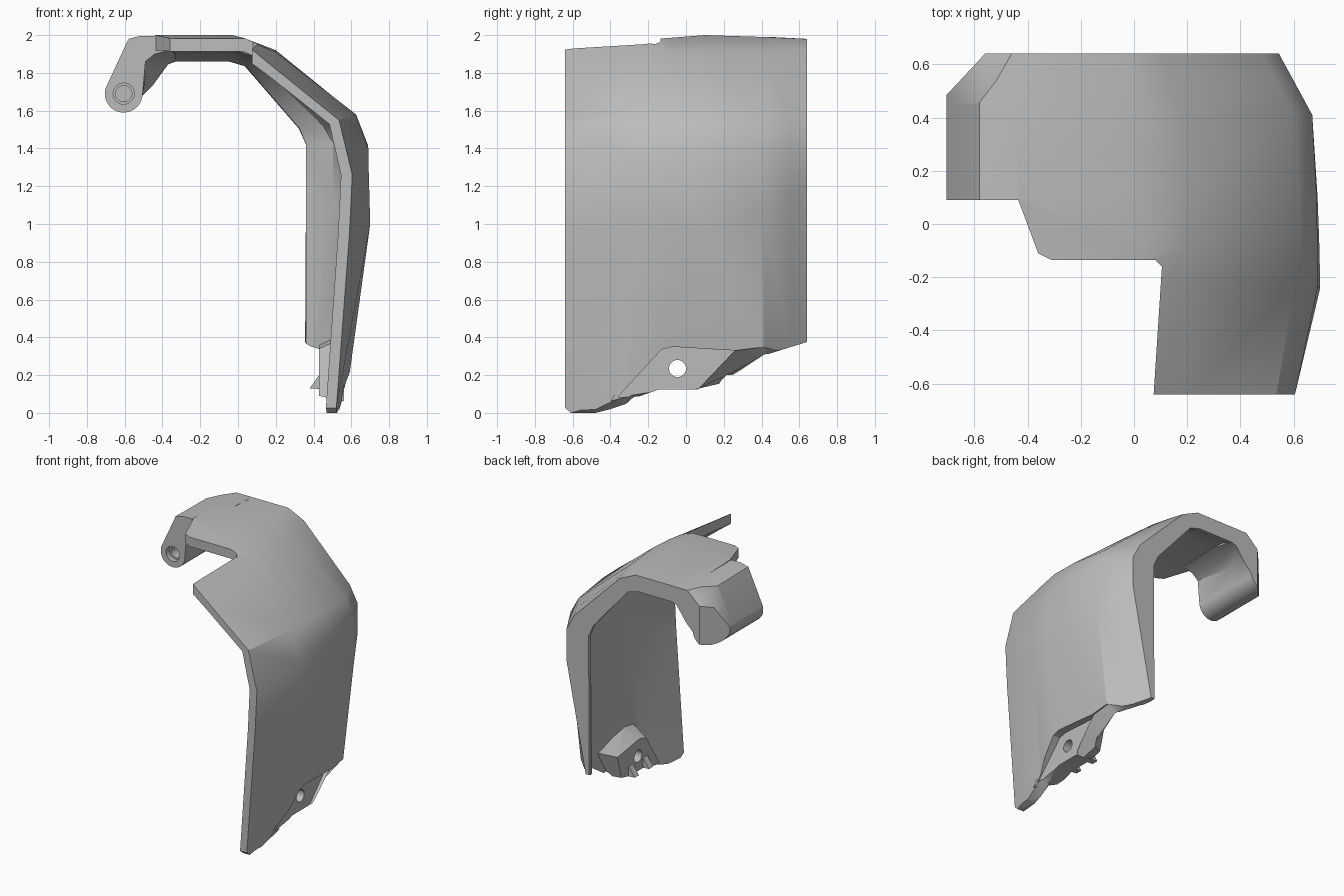
import bpy, bmesh, math
from mathutils import Vector

if "Cube" in bpy.data.objects:
    bpy.data.objects.remove(bpy.data.objects["Cube"])

grey = bpy.data.materials.new("mid grey")
grey.use_nodes = True
COLOUR = (0.5, 0.5, 0.5, 1)
grey.diffuse_color = COLOUR
grey.node_tree.nodes["Principled BSDF"].inputs["Base Color"].default_value = COLOUR


def loft(name, rings):
    """Solid through matching closed rings of points."""
    bm = bmesh.new()
    loops = [[bm.verts.new(p) for p in ring] for ring in rings]
    for a, b in zip(loops, loops[1:]):
        for i in range(len(a)):
            j = (i + 1) % len(a)
            bm.faces.new((a[i], a[j], b[j], b[i]))
    bm.faces.new(loops[0][::-1])
    bm.faces.new(loops[-1])
    bmesh.ops.recalc_face_normals(bm, faces=bm.faces)
    mesh = bpy.data.meshes.new(name)
    bm.to_mesh(mesh)
    bm.free()
    mesh.materials.append(grey)
    obj = bpy.data.objects.new(name, mesh)
    bpy.context.collection.objects.link(obj)
    return obj


def prism(name, outline, axis, low, high):
    """Extrude a 2D outline along x, y or z."""
    place = {"x": lambda p, d: (d, p[0], p[1]),
             "y": lambda p, d: (p[0], d, p[1]),
             "z": lambda p, d: (p[0], p[1], d)}[axis]
    return loft(name, [[place(p, d) for p in outline] for d in (low, high)])


def across(outline, x):
    """Place a side outline at the given x."""
    return [(x, y, z) for y, z in outline]


def circle(cx, cz, r, n=32, start=0, sweep=360):
    steps = n if sweep == 360 else n - 1
    angles = [math.radians(start + sweep * i / steps) for i in range(n)]
    return [(cx + r * math.cos(a), cz + r * math.sin(a)) for a in angles]


def boolean(obj, tool, operation):
    """Apply a boolean and discard the tool."""
    tool.hide_render = True
    mod = obj.modifiers.new("cut", "BOOLEAN")
    mod.operation, mod.solver, mod.object = operation, "EXACT", tool
    bpy.context.view_layer.update()
    graph = bpy.context.evaluated_depsgraph_get()
    mesh = bpy.data.meshes.new_from_object(obj.evaluated_get(graph))
    obj.modifiers.clear()
    obj.data = mesh
    bpy.data.objects.remove(tool)


def slice_off(obj, point, normal):
    """Plane cut that keeps the side behind the normal."""
    bm = bmesh.new()
    bm.from_mesh(obj.data)
    cut = bmesh.ops.bisect_plane(bm, geom=bm.verts[:] + bm.edges[:] + bm.faces[:],
                                 plane_co=point, plane_no=normal, clear_outer=True)
    edges = [e for e in cut["geom_cut"] if isinstance(e, bmesh.types.BMEdge)]
    bmesh.ops.holes_fill(bm, edges=edges)
    bm.to_mesh(obj.data)
    bm.free()


# Curved guard: outer profile per station, with wall, roof and foot thickness;
# the last two stations form the inward lip along the back edge
stations = [
    (-.64, [(.06, 1.935), (.2, 1.82), (.535, 1.55), (.605, 1.26), (.59, .95), (.515, -.05)], .06, .07, .055),
    (-.24, [(.06, 1.975), (.2, 1.89), (.605, 1.57), (.69, 1.35), (.7, 1), (.555, -.05)], .06, .07, .06),
    (-.09, [(.03, 1.985), (.2, 1.91), (.625, 1.58), (.69, 1.4), (.697, 1), (.555, -.05)], .065, .07, .06),
    (.1, [(-.03, 2), (.2, 1.92), (.62, 1.58), (.687, 1.42), (.69, 1), (.55, -.05)], .07, .08, .06),
    (.41, [(-.03, 1.99), (.18, 1.91), (.605, 1.55), (.67, 1.43), (.67, 1.05), (.575, .25)], .075, .085, .07),
    (.55, [(-.03, 1.984), (.13, 1.92), (.529, 1.545), (.594, 1.425), (.594, 1.14), (.435, .28)], .09, .09, .04),
    (.61, [(-.03, 1.981), (.11, 1.92), (.496, 1.541), (.561, 1.42), (.561, 1.17), (.39, .3)], .2, .12, .03),
    (.64, [(-.03, 1.98), (.1, 1.92), (.48, 1.54), (.545, 1.42), (.545, 1.19), (.37, .3)], .185, .12, .015),
]
inset = [(0, 1), (.1, 1), (.35, .7), (.85, .3), (1, 0), (1, 0)]
rings = []
for y, path, wall, roof, foot in stations:
    outer = [(-.44, path[0][1])] + path
    inner = [(x - wall * u, z - roof * v) for (x, z), (u, v) in zip(outer, inset)]
    inner.append((path[-1][0] - foot, path[-1][1]))
    rings.append([(x, y, z) for x, z in outer + inner[::-1]])
guard = loft("curved_guard", rings)

# Trim the guard to its plan
plan = [(-.6, .7), (-.6, .09), (-.435, .09), (-.36, -.11), (-.31, -.135), (.08, -.135),
        (.105, -.16), (.07, -.7), (.9, -.7), (.9, .7)]
boolean(guard, prism("plan_trim", plan, "z", -1, 3), "INTERSECT")

# Fixing boss on the inside, narrowing away from the wall
boss_base = [(-.4, .06), (-.17, .4), (-.05, .42), (.33, .38), (.2, .14), (.05, .1), (-.14, .1)]
boss_face = [(-.3, .09), (-.14, .34), (-.06, .36), (.2, .32), (.15, .14), (.05, .1), (-.14, .1)]
boss = loft("boss", [across(boss_base, .56), across(boss_face, .43)])
boolean(guard, boss, "UNION")

# Stepped lower edge, bevelled so the outer skin ends higher than the inner
frame = [(.7, 3), (-.7, 3), (-.7, .08)]
inner_edge = frame + [(-.61, 0), (-.48, 0), (-.32, .04), (-.27, .08), (-.14, .125),
                      (.05, .125), (.2, .16), (.43, .31), (.64, .375), (.7, .38)]
outer_edge = frame + [(-.61, 0), (-.48, .035), (-.38, .08), (-.3, .1), (-.14, .125),
                      (.05, .125), (.26, .33), (.43, .35), (.64, .395), (.7, .4)]
trim = loft("lower_trim", [across(inner_edge, -1), across(inner_edge, .49),
                           across(outer_edge, .58), across(outer_edge, 1)])
boolean(guard, trim, "INTERSECT")

# Shallow outside recess with its bolt hole
recess = [(-.36, .085), (-.13, .335), (-.07, .35), (.26, .33), (.04, .1), (-.2, .085)]
boolean(guard, prism("recess", recess, "x", .55, .9), "DIFFERENCE")
boolean(guard, prism("bolt_hole", circle(-.045, .235, .045), "x", .2, .9), "DIFFERENCE")

# Small pointed feet beside the bolt hole
for side, y in (("front", -.13), ("back", .04)):
    prism(side + "_foot", [(.45, .23), (.38, .13), (.46, .125)], "y", y - .025, y + .025)

# Hinge arm: one rounded profile that thickens towards the back
knuckle = circle(-.605, 1.69, .1, 18, 163, 190)
rings = []
for y, top, under in ((.09, 1.995, [(-.49, 1.86), (-.44, 1.9), (-.36, 1.92)]),
                      (.45, 1.99, [(-.485, 1.8), (-.43, 1.86), (-.33, 1.9)]),
                      (.64, 1.98, [(-.45, 1.735), (-.37, 1.845), (-.33, 1.86)])):
    section = [(-.52, top), (-.58, top - .015)] + knuckle + under + [(-.33, top)]
    rings.append([(x, y, z) for x, z in section])
arm = loft("hinge_arm", rings)

# Pin socket, then chamfers on the back corner
boolean(arm, prism("socket", circle(-.605, 1.69, .056), "y", 0, .13), "DIFFERENCE")
boolean(arm, prism("pin_hole", circle(-.605, 1.69, .043), "y", 0, .3), "DIFFERENCE")
slice_off(arm, (-.7, .49, 1.7), (-.15, .14, 0))
a, b, c = Vector((-.58, .44, 1.985)), Vector((-.46, .64, 1.98)), Vector((-.63, .56, 1.87))
normal = (b - a).cross(c - a)
slice_off(arm, a, normal if normal.z > 0 else -normal)

# Smooth shading with sharp creases
bpy.ops.object.select_all(action="DESELECT")
for obj in (o for o in bpy.context.collection.objects if o.type == "MESH"):
    obj.select_set(True)
    bpy.context.view_layer.objects.active = obj
bpy.ops.object.shade_smooth_by_angle(angle=math.radians(32))
